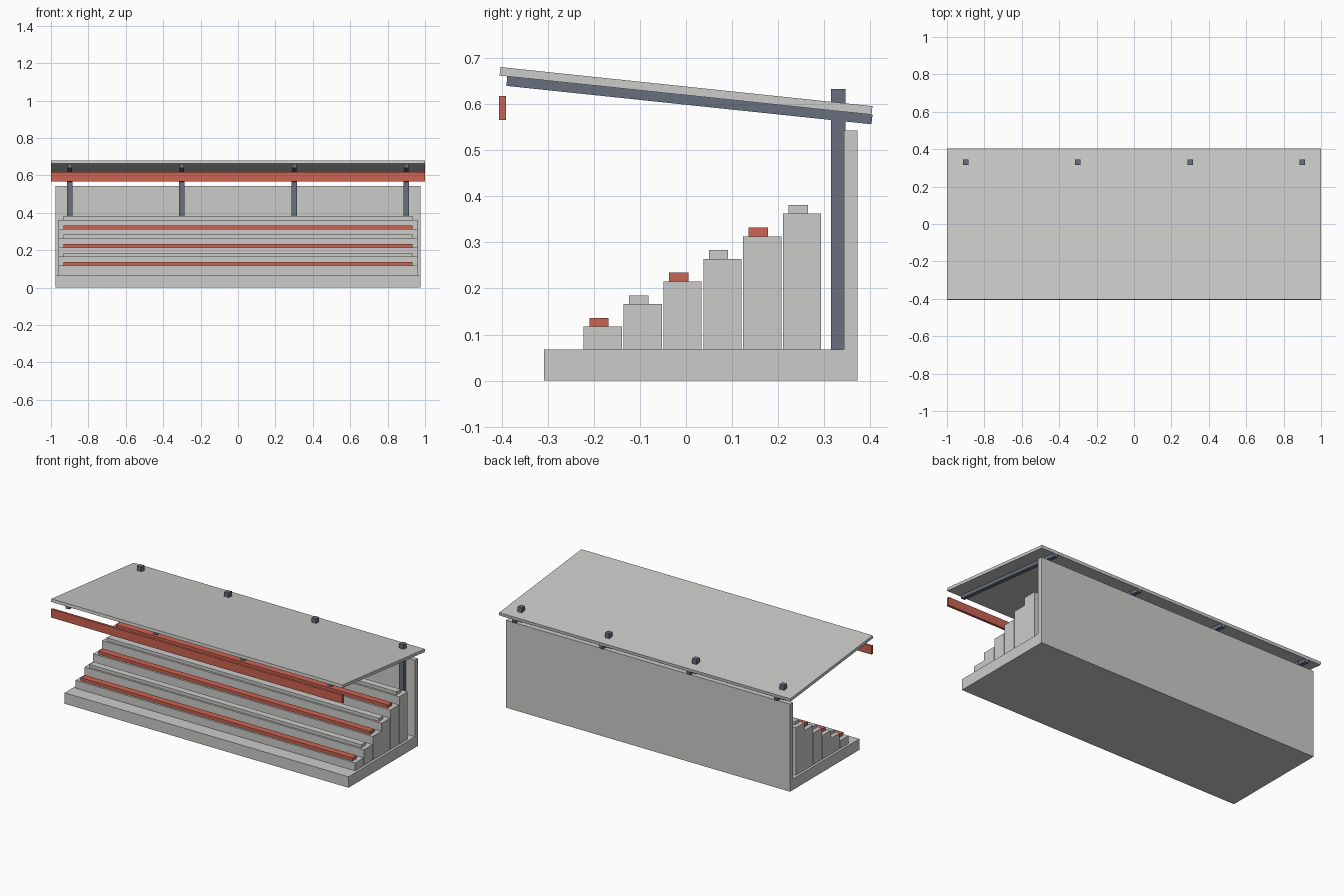
import bpy
from math import radians
from mathutils import Matrix

if "Cube" in bpy.data.objects:
    bpy.data.objects.remove(bpy.data.objects["Cube"], do_unlink=True)


def material(name, rgb):
    mat = bpy.data.materials.new(name)
    mat.use_nodes = True
    colour = (*rgb, 1)
    mat.diffuse_color = colour
    mat.node_tree.nodes["Principled BSDF"].inputs["Base Color"].default_value = colour
    return mat


concrete = material("concrete_grey", (0.6, 0.6, 0.585))
red = material("seat_red", (0.6, 0.125, 0.085))
steel = material("slate_steel", (0.14, 0.16, 0.205))


def box(name, mat, x, y, z, frame=Matrix()):
    """Box spanning the (min, max) ranges, placed in the given frame."""
    bpy.ops.mesh.primitive_cube_add(size=1)
    ob = bpy.context.object
    ob.name = name
    spans = (x, y, z)
    size = [b - a for a, b in spans]
    centre = [(a + b) / 2 for a, b in spans]
    ob.data.transform(Matrix.Translation(centre) @ Matrix.Diagonal((*size, 1)))
    ob.matrix_world = frame
    ob.data.materials.append(mat)
    return ob


def wide(half):
    return (-half, half)


# Plinth and rear wall
BASE_TOP = 0.068
box("base_slab", concrete, wide(0.975), (-0.308, 0.372), (0, BASE_TOP))
box("back_wall", concrete, wide(0.975), (0.343, 0.372), (BASE_TOP, 0.543))

# Stepped terraces, each with a bench in alternating colours
for i in range(6):
    front = -0.222 + i * 0.0865
    top = 0.117 + i * 0.0491
    box(f"terrace_{i + 1}", concrete, wide(0.96), (front, front + 0.083), (BASE_TOP, top))
    box(f"bench_{i + 1}", concrete if i % 2 else red, wide(0.933),
        (front + 0.012, front + 0.054), (top, top + 0.019))

# Sloping roof with a post and a beam at each bay
slope = Matrix.Translation((0, 0, 0.629)) @ Matrix.Rotation(radians(-6), 4, "X")
box("roof_panel", concrete, wide(1), wide(0.406), wide(0.0093), slope)
for i in range(4):
    x = -0.9 + i * 0.6
    box(f"post_{i + 1}", steel, (x - 0.015, x + 0.015), (0.315, 0.346), (BASE_TOP, 0.633))
    box(f"roof_beam_{i + 1}", steel, (x - 0.0125, x + 0.0125),
        (-0.389, 0.408), (-0.03, -0.0093), slope)

# Front fascia hanging under the roof edge
box("front_fascia", red, wide(1), (-0.406, -0.391), (0.566, 0.618))
